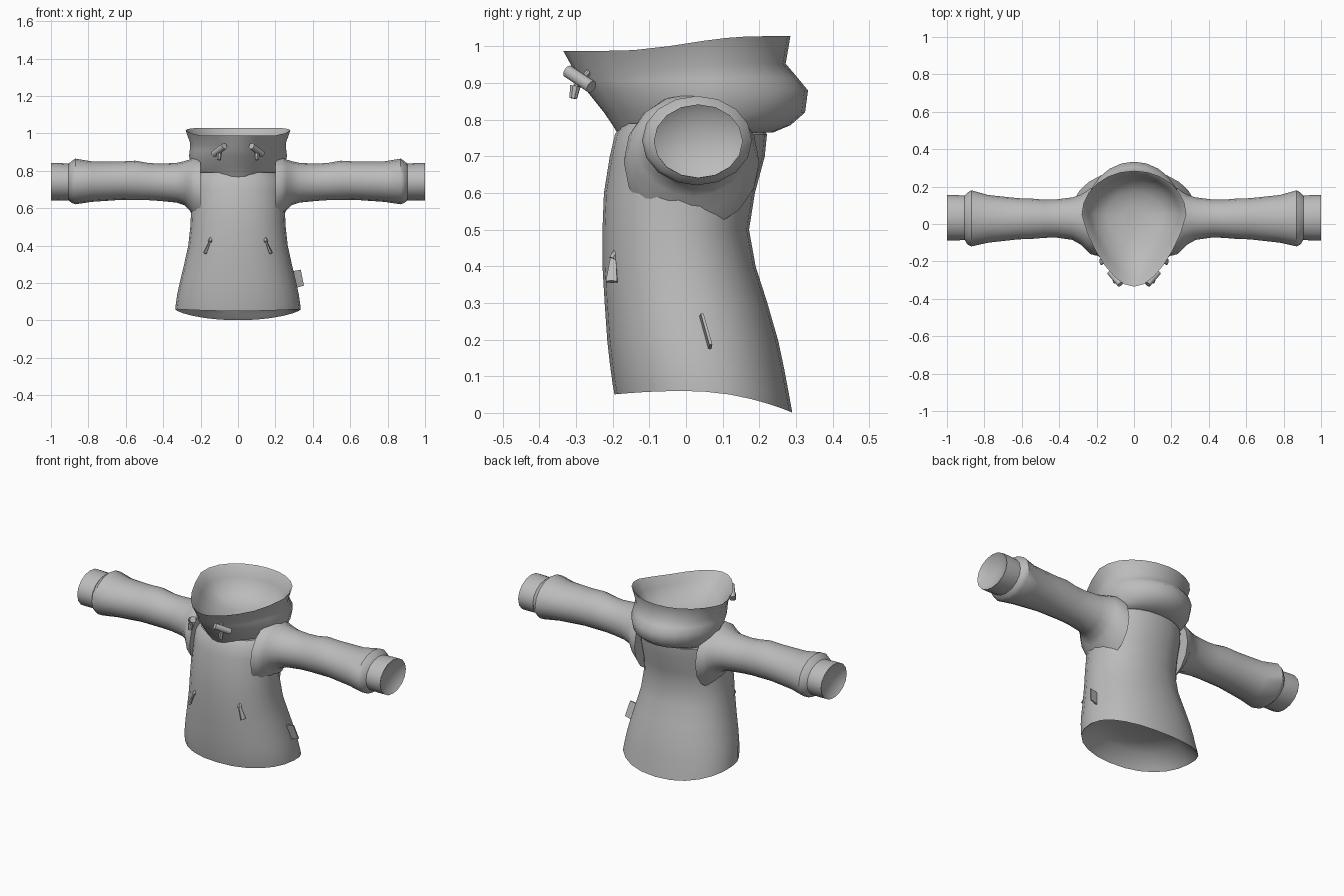
import bpy, bmesh, math
from mathutils import Vector

if "Cube" in bpy.data.objects:
    bpy.data.objects.remove(bpy.data.objects["Cube"])

fabric = bpy.data.materials.new("grey_fabric")
fabric.diffuse_color = (0.5, 0.5, 0.5, 1)
fabric.use_nodes = True
fabric.node_tree.nodes["Principled BSDF"].inputs["Base Color"].default_value = fabric.diffuse_color


def finish(name, bm, angle=40):
    """Turn a bmesh into a smooth-shaded object."""
    bmesh.ops.recalc_face_normals(bm, faces=bm.faces)
    mesh = bpy.data.meshes.new(name)
    bm.to_mesh(mesh)
    bm.free()
    mesh.materials.append(fabric)
    ob = bpy.data.objects.new(name, mesh)
    bpy.context.collection.objects.link(ob)
    bpy.ops.object.select_all(action='DESELECT')
    ob.select_set(True)
    bpy.context.view_layer.objects.active = ob
    bpy.ops.object.shade_smooth_by_angle(angle=math.radians(angle))
    return ob


def loft(name, rings, angle=40):
    """Skin a list of equal-length point rings and close both ends."""
    bm = bmesh.new()
    loops = [[bm.verts.new(p) for p in ring] for ring in rings]
    for a, b in zip(loops, loops[1:]):
        for i in range(len(a)):
            j = (i + 1) % len(a)
            bm.faces.new((a[i], a[j], b[j], b[i]))
    bm.faces.new(loops[0])
    bm.faces.new(loops[-1])
    return finish(name, bm, angle)


def rod(name, start, end, r1, r2, sides=8, flat=1.0):
    """Tapered rod between two points."""
    a, b = Vector(start), Vector(end)
    bm = bmesh.new()
    bmesh.ops.create_cone(bm, cap_ends=True, segments=sides, radius1=r1,
                          radius2=r2, depth=(b - a).length)
    bmesh.ops.scale(bm, vec=(1, flat, 1), verts=bm.verts)
    rot = (b - a).to_track_quat('Z', 'Y').to_matrix()
    bmesh.ops.rotate(bm, matrix=rot, verts=bm.verts)
    bmesh.ops.translate(bm, vec=(a + b) / 2, verts=bm.verts)
    return finish(name, bm)


# Body: oval sections (z, front y, back y, half width, hem droop)
def body_ring(z, yf, yb, hw, droop, n=24):
    ring = []
    cy, ry = (yf + yb) / 2, (yb - yf) / 2
    for i in range(n):
        t = 2 * math.pi * i / n
        c, s = math.cos(t), math.sin(t)
        x = hw * math.copysign(abs(c) ** 0.92, c)
        y = cy + ry * math.copysign(abs(s) ** 0.92, s)
        ring.append((x, y, z - droop * y * y * (0.7 if y > 0 else 0.25)))
    return ring


BODY = [
    (.15, -.06, .12, .12, 0), (.13, -.14, .21, .24, .3),
    (.075, -.185, .27, .315, 1), (.06, -.195, .29, .335, 1),
    (.085, -.2, .283, .333, .8), (.14, -.208, .268, .325, .4),
    (.2, -.215, .252, .312, .1), (.3, -.222, .222, .288, 0),
    (.4, -.228, .19, .266, 0), (.5, -.228, .172, .255, 0),
    (.6, -.224, .188, .25, 0), (.7, -.208, .215, .25, 0),
    (.76, -.194, .221, .245, 0), (.79, -.175, .2, .21, 0)]
loft("jacket_body", [body_ring(*r) for r in BODY])


# Hood collar: round at the back, narrowing to the front
def hood_ring(z, yf, yb, hw, rim=0.0, cy=.05, n=24):
    ring = []
    for i in range(n):
        t = 2 * math.pi * i / n
        c, s = math.cos(t), math.sin(t)
        if s < 0:
            x, y = hw * c * (1 + .3 * s), cy + s * (cy - yf)
        else:
            x, y = hw * c, cy + s * (yb - cy)
        lift = .02 * math.sin(max(-1, min(1, y / .2)) * math.pi / 2)
        ring.append((x, y, z + rim * lift))
    return ring


HOOD = [
    (.765, -.185, .2, .2, 0), (.765, -.188, .237, .215, 0),
    (.785, -.2, .285, .228, 0), (.82, -.224, .325, .248, 0),
    (.88, -.272, .333, .262, 0), (.91, -.29, .305, .258, .2),
    (.945, -.307, .272, .256, .4), (1.008, -.335, .285, .28, 1),
    (1.0, -.325, .275, .27, 1), (.95, -.285, .255, .243, .5),
    (.9, -.22, .225, .212, .2), (.865, -.14, .17, .15, 0),
    (.845, -.05, .1, .06, 0)]
loft("hood_collar", [hood_ring(*r) for r in HOOD], 50)

# Sleeves: sections (x, bottom z, top z, front y, back y)
SLEEVE = [
    (.2, .5, .872, -.17, .2), (.235, .545, .87, -.16, .19),
    (.26, .59, .86, -.135, .172), (.285, .615, .852, -.11, .157),
    (.33, .63, .842, -.085, .142), (.42, .639, .838, -.072, .131),
    (.48, .643, .842, -.074, .13), (.55, .644, .854, -.08, .136),
    (.62, .645, .85, -.082, .138), (.78, .634, .85, -.1, .155),
    (.87, .621, .865, -.12, .18), (.89, .628, .852, -.11, .168),
    (.905, .642, .838, -.086, .152), (.96, .64, .842, -.088, .155),
    (1.0, .641, .842, -.088, .155), (.985, .66, .822, -.065, .132),
    (.97, .71, .77, -.01, .07)]


def sleeve_ring(x, z0, z1, y0, y1, side, n=16):
    return [(side * x,
             (y0 + y1) / 2 + (y1 - y0) / 2 * math.cos(2 * math.pi * i / n),
             (z0 + z1) / 2 + (z1 - z0) / 2 * math.sin(2 * math.pi * i / n))
            for i in range(n)]


for side, label in ((-1, "left"), (1, "right")):
    loft(label + "_sleeve", [sleeve_ring(*r, side) for r in SLEEVE])

    # Drawstring toggle with its cord and cord end
    rod(label + "_toggle", (side * .072, -.322, .932),
        (side * .128, -.258, .89), .018, .018, 10)
    rod(label + "_cord", (side * .075, -.262, .935),
        (side * .102, -.303, .888), .008, .008)
    rod(label + "_cord_end", (side * .1, -.302, .892),
        (side * .102, -.308, .858), .015, .011)

    # Pocket zip pull
    rod(label + "_zip_pull", (side * .147, -.198, .43),
        (side * .177, -.203, .358), .008, .018, 6, .5)
    rod(label + "_zip_slider", (side * .142, -.185, .445),
        (side * .15, -.2, .42), .011, .011, 6)

# Side seam tag
bm = bmesh.new()
outline = [(.285, .04, .262), (.336, .044, .271),
           (.353, .068, .186), (.3, .064, .172)]
front = [bm.verts.new((x, y - .004, z)) for x, y, z in outline]
back = [bm.verts.new((x, y + .004, z)) for x, y, z in outline]
bm.faces.new(front)
bm.faces.new(back[::-1])
for i in range(4):
    j = (i + 1) % 4
    bm.faces.new((front[j], front[i], back[i], back[j]))
finish("side_tag", bm, 30)
